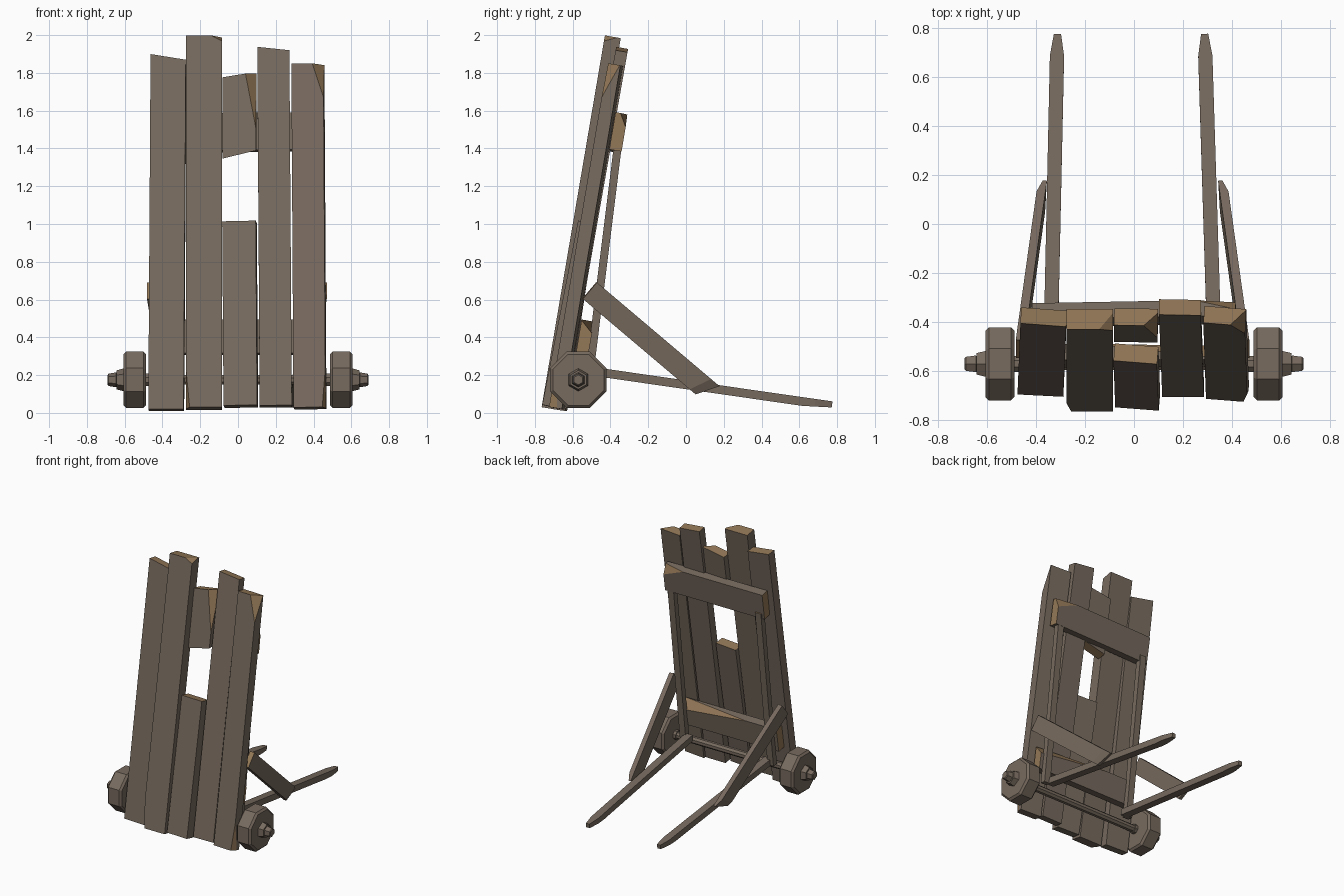
import bpy, bmesh, math
from mathutils import Vector, Matrix

if "Cube" in bpy.data.objects:
    bpy.data.objects.remove(bpy.data.objects["Cube"])


def material(name, rgb):
    m = bpy.data.materials.new(name)
    m.diffuse_color = (*rgb, 1)
    m.use_nodes = True
    m.node_tree.nodes["Principled BSDF"].inputs["Base Color"].default_value = m.diffuse_color
    return m


WOOD = material("weathered_wood", (0.185, 0.145, 0.113))
CUT = material("fresh_cut_wood", (0.29, 0.185, 0.095))


def finish(name, bm):
    bmesh.ops.recalc_face_normals(bm, faces=bm.faces[:])
    me = bpy.data.meshes.new(name)
    bm.to_mesh(me)
    bm.free()
    me.materials.append(WOOD)
    me.materials.append(CUT)
    ob = bpy.data.objects.new(name, me)
    bpy.context.collection.objects.link(ob)
    return ob


def beam(name, a, b, w, t, ref=(1, 0, 0), chips=(), yaw=0.0, start=0, end=1, cut_mat=1):
    """Box from a to b. Chips are planes through three points given as
    (width -1..1, thickness -1..1, length 0..1); the cut face is fresh wood."""
    a, b = Vector(a), Vector(b)
    L = (b - a).length
    d = (b - a) / L
    x = Vector(ref)
    x = (x - d * x.dot(d)).normalized()
    y = d.cross(x)
    bm = bmesh.new()
    bmesh.ops.create_cube(bm, size=1)
    for v in bm.verts:
        v.co = Vector((v.co.x * w, v.co.y * t, (v.co.z + 0.5) * L))
    bm.normal_update()
    for f in bm.faces:
        if f.normal.z > 0.7:
            f.material_index = end
        elif f.normal.z < -0.7:
            f.material_index = start
    for chip in chips:
        p = [Vector((u * w / 2, v * t / 2, s * L)) for u, v, s in chip]
        n = (p[1] - p[0]).cross(p[2] - p[0]).normalized()
        if n.dot(p[0] - Vector((0, 0, L / 2))) < 0:
            n = -n
        bmesh.ops.bisect_plane(bm, geom=bm.verts[:] + bm.edges[:] + bm.faces[:],
                               dist=1e-5, plane_co=p[0], plane_no=n, clear_outer=True)
        rim = [e for e in bm.edges if e.is_boundary]
        for f in bmesh.ops.contextual_create(bm, geom=rim)["faces"]:
            f.material_index = cut_mat
    M = Matrix((x, y, d)).transposed().to_4x4()
    M.translation = a
    bm.transform(M @ Matrix.Rotation(yaw, 4, 'Z'))
    return finish(name, bm)


def drum(name, x0, x1, r0, r1, sides, bevel=0.0):
    """Faceted cylinder along x, on the axle line."""
    bm = bmesh.new()
    bmesh.ops.create_cone(bm, cap_ends=True, segments=sides, radius1=r0, radius2=r1,
                          depth=abs(x1 - x0))
    if bevel:
        caps = [e for e in bm.edges if any(len(f.verts) > 4 for f in e.link_faces)]
        bmesh.ops.bevel(bm, geom=caps, offset=bevel, segments=1, affect='EDGES')
    s = 1 if x1 > x0 else -1
    bm.transform(Matrix.Translation(((x0 + x1) / 2, -0.57, 0.175))
                 @ Matrix.Rotation(s * math.pi / 2, 4, 'Y')
                 @ Matrix.Rotation(math.pi / sides, 4, 'Z'))
    return finish(name, bm)


# Leaning front planks: bottom x, top x, front y and z at both ends
planks = [
    ("plank_1", -0.38, -0.368, -0.70, 0.02, -0.41, 1.90, 0.187, 0.066, -0.05,
     [((-1, -1, 1), (-1, 1, 1), (1, 0, 0.984))]),
    ("plank_2", -0.18, -0.18, -0.765, 0.03, -0.43, 1.998, 0.19, 0.085, 0.0,
     [((-1, -1, 0.1), (-0.8, -1, 0), (-1, 0.3, 0)),
      ((1, -1, 0.985), (0.4, -1, 1), (1, 0.6, 1))]),
    ("plank_3_lower", 0.015, 0.008, -0.755, 0.04, -0.565, 1.015, 0.178, 0.072, -0.08, []),
    ("plank_3_upper", 0.008, 0.008, -0.487, 1.34, -0.412, 1.805, 0.178, 0.07, -0.04,
     [((-1, -1, 0.94), (-1, 1, 0.94), (1, 0, 1)),
      ((-1, -1, 0.015), (-1, 1, 0.05), (1, -1, 0.105)),
      ((1, -1, 0.35), (0.7, -1, 0.65), (1, -0.3, 0.65))]),
    ("plank_4", 0.2, 0.187, -0.705, 0.04, -0.37, 1.938, 0.17, 0.064, 0.0,
     [((-1, -1, 1), (-1, 1, 1), (1, 0, 0.99))]),
    ("plank_5", 0.381, 0.37, -0.72, 0.03, -0.41, 1.85, 0.17, 0.07, -0.08,
     [((0.3, -1, 1), (1, -1, 0.9), (1, 0.9, 1)),
      ((0.8, -1, 0), (1, -1, 0.11), (1, 0.3, 0))]),
]
for name, xb, xt, yb, zb, yt, zt, w, t, yaw, chips in planks:
    beam(name, (xb, yb + t / 2, zb - t * 0.08), (xt, yt + t / 2, zt - t * 0.08),
         w, t, chips=chips, yaw=yaw)

# Back crossbars
up = (0, 0.17, 1)
beam("upper_crossbar", (-0.415, -0.372, 1.48), (0.415, -0.357, 1.488), 0.2, 0.066, up,
     start=1, chips=[((1, -1, 0.8), (0.3, -1, 1), (1, 0.2, 1))])
beam("lower_crossbar", (-0.42, -0.537, 0.40), (0.42, -0.535, 0.40), 0.18, 0.066, up,
     start=1, chips=[((1, -1, 0.3), (0.75, -1, 0.55), (1, -0.1, 0.6))])

# Axle
drum("axle", -0.62, 0.62, 0.027, 0.027, 8)

for side, s in (("left", -1), ("right", 1)):
    # Upright behind the planks
    beam(side + "_upright", (s * 0.37, -0.512, 0.2), (s * 0.37, -0.36, 1.42), 0.05, 0.042)
    # Long ground arm with tapered tip
    off = 0.012 if s < 0 else 0
    beam(side + "_ground_arm", (s * (0.328 + off), -0.51, 0.222),
         (s * (0.288 + off * 2), 0.772, 0.038), 0.058, 0.046, end=0, cut_mat=0,
         chips=[((0.5, 0, 1), (0.5, 1, 1), (1, 0, 0.93)),
                ((-0.5, 0, 1), (-0.5, 1, 1), (-1, 0, 0.93)),
                ((0, 0.4, 1), (1, 0.4, 1), (0, 1, 0.88))])
    # Diagonal brace
    beam(side + "_brace", (s * (0.452 + off), -0.51, 0.648), (s * (0.36 + off), 0.147, 0.092),
         0.036, 0.115, start=1, end=0, cut_mat=0,
         chips=[((0, -1, 0.99), (1, -1, 0.99), (0, 1, 0.91)),
                ((s, -1, 0.92), (s, 1, 0.86), (-s * 0.2, -1, 1))])
    # Wheel, hub and end nut
    drum(side + "_wheel", s * 0.487, s * 0.606, 0.161, 0.161, 8, 0.014)
    drum(side + "_hub", s * 0.60, s * 0.643, 0.062, 0.05, 6)
    drum(side + "_axle_nut", s * 0.64, s * 0.69, 0.04, 0.032, 6, 0.005)
    drum(side + "_inner_collar", s * 0.465, s * 0.49, 0.035, 0.035, 8)
